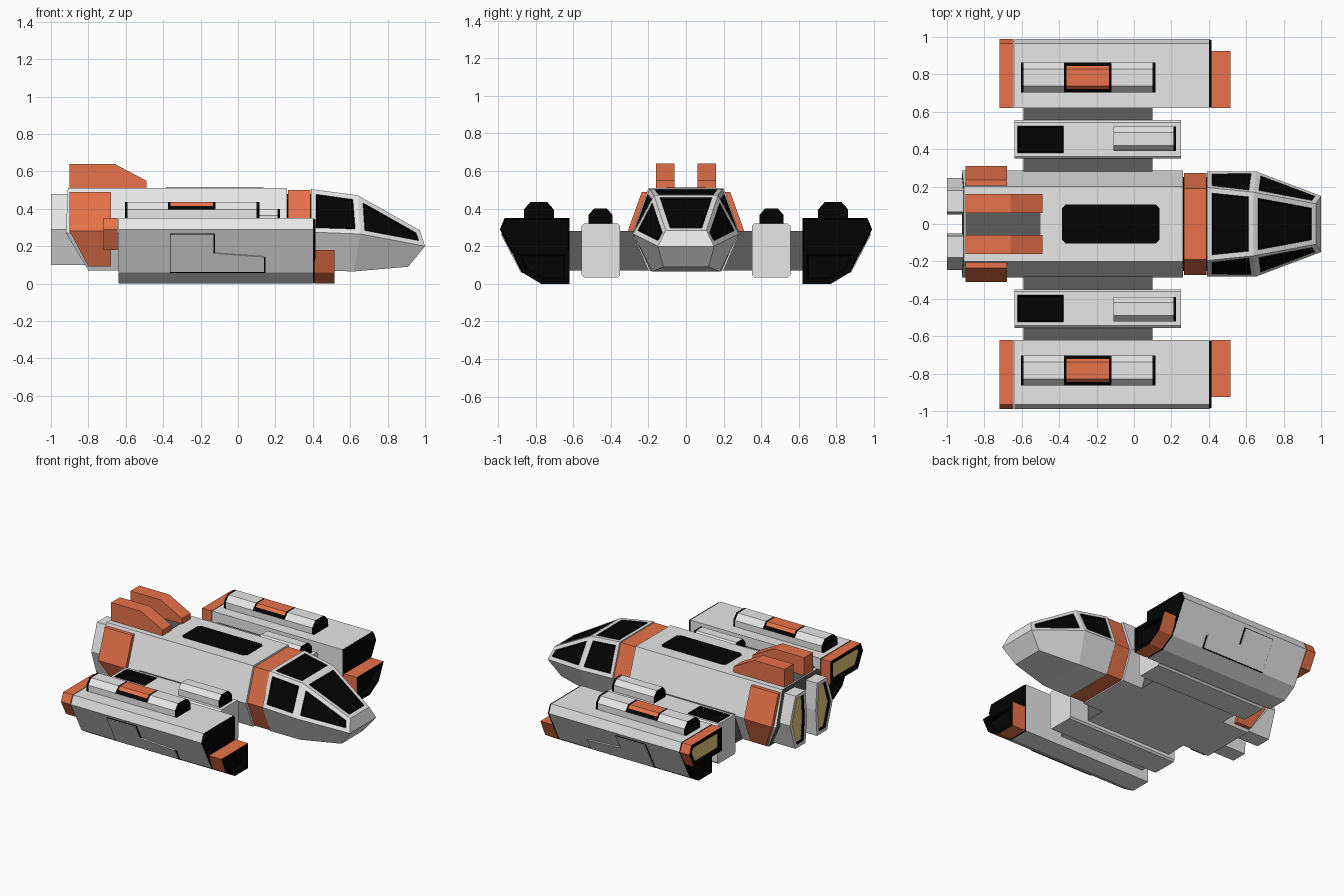
import bpy, bmesh

if "Cube" in bpy.data.objects:
    bpy.data.objects.remove(bpy.data.objects["Cube"])

# Flat colours
PALETTE = {
    "hull_grey": (0.80, 0.80, 0.80), "pale_grey": (0.85, 0.85, 0.85),
    "dark_grey": (0.11, 0.11, 0.11), "black": (0.001, 0.001, 0.001),
    "orange": (0.80, 0.17, 0.07), "gold": (0.95, 0.72, 0.23),
}
NAMES = list(PALETTE)
MATS = []
for n, c in PALETTE.items():
    m = bpy.data.materials.new(n)
    m.diffuse_color = (*c, 1)
    m.use_nodes = True
    m.node_tree.nodes["Principled BSDF"].inputs["Base Color"].default_value = m.diffuse_color
    MATS.append(m)


def loft(name, rings, colour="hull_grey", insets=(), split=False):
    """Skin closed rings of points. colour: a name or rule(centre, normal).
    insets: (face test, rim, depth, colour) sunk into the matching faces."""
    bm = bmesh.new()
    vs = [[bm.verts.new(p) for p in r] for r in rings]
    k = len(rings[0])
    for a, b in zip(vs, vs[1:]):
        for j in range(k):
            bm.faces.new((a[j], a[(j + 1) % k], b[(j + 1) % k], b[j]))
    for r in (vs[0], vs[-1]):
        if split:   # six-sided cap folded along its widest line
            bm.faces.new((r[0], r[1], r[2], r[5]))
            bm.faces.new((r[2], r[3], r[4], r[5]))
        else:
            bm.faces.new(r)
    bmesh.ops.recalc_face_normals(bm, faces=bm.faces[:])
    bm.normal_update()
    for f in bm.faces:
        c = colour if isinstance(colour, str) else colour(f.calc_center_median(), f.normal)
        f.material_index = NAMES.index(c)
    for test, rim, depth, col in insets:
        hit = [f for f in bm.faces if test(f.calc_center_median(), f.normal)]
        bmesh.ops.inset_individual(bm, faces=hit, thickness=rim, use_even_offset=True)
        for f in hit:
            f.material_index = NAMES.index("black")
        bmesh.ops.inset_individual(bm, faces=hit, thickness=0.008, depth=-depth, use_even_offset=True)
        for f in hit:
            f.material_index = NAMES.index(col)
    me = bpy.data.meshes.new(name)
    bm.to_mesh(me)
    bm.free()
    for m in MATS:
        me.materials.append(m)
    ob = bpy.data.objects.new(name, me)
    bpy.context.collection.objects.link(ob)
    return ob


def prism(name, pts, xs, s=1, **kw):
    """Extrude a (y, z) section along x, mirrored to side s."""
    return loft(name, [[(x, s * y, z) for y, z in pts] for x in xs], **kw)


def hexring(top, mid, bot):
    """Mirrored six-point hull ring from three (x, half width, z) points."""
    (tx, ty, tz), (mx, my, mz), (bx, by, bz) = top, mid, bot
    return [(tx, -ty, tz), (tx, ty, tz), (mx, my, mz), (bx, by, bz), (bx, -by, bz), (mx, -my, mz)]


def box(y0, y1, z0, z1, c=0.0):
    if not c:
        return [(y0, z0), (y1, z0), (y1, z1), (y0, z1)]
    return [(y0 + c, z0), (y1 - c, z0), (y1, z0 + c), (y1, z1 - c),
            (y1 - c, z1), (y0 + c, z1), (y0, z1 - c), (y0, z0 + c)]


def bump(yc, w, z0, z1, z2, t):
    """Half-octagon capsule section with a split along each slope."""
    m, zm = (w + t) / 2, (z1 + z2) / 2
    half = [(w, z0), (w, z1), (m, zm), (t, z2)]
    return [(yc - a, z) for a, z in half] + [(yc + a, z) for a, z in half[::-1]]


# Central hull, collar and cockpit
loft("main_hull", [hexring((-.91, .2, .51), (-.92, .285, .27), (-.80, .2, .07)),
                   hexring((.262, .2, .51), (.262, .285, .27), (.262, .2, .07))],
     colour=lambda c, n: "dark_grey" if n.x < -.5 else "hull_grey", split=True)
loft("hull_joint", [hexring((x, .17, .48), (x, .25, .27), (x, .17, .09)) for x in (.2, .42)],
     colour="black", split=True)
loft("collar", [hexring((x, .19, .5), (x, .272, .27), (x, .19, .075)) for x in (.266, .387)],
     colour="orange", split=True)
loft("cockpit", [hexring((.391, .195, .505), (.391, .28, .275), (.391, .19, .07)),
                 hexring((.64, .17, .472), (.655, .28, .265), (.62, .18, .065)),
                 hexring((.972, .108, .285), (1.0, .15, .2), (.91, .12, .09))],
     insets=[(lambda c, n: c.z > .3 and abs(n.x) < .8, .027, .008, "black")], split=True)

# Roof hatch panel with clipped corners, and vent deck between the fins
hatch = [(-.385, -.085), (-.365, -.105), (.115, -.105), (.135, -.085),
         (.135, .085), (.115, .105), (-.365, .105), (-.385, .085)]
loft("roof_panel", [[(x, y, z) for x, y in hatch] for z in (.506, .513)], colour="black")
prism("roof_vent_deck", box(-.06, .06, .506, .512), (-.9, -.5), colour="dark_grey")

# Outer pod section and its upper and lower halves, split at z = 0.18
POD = [(.62, 0), (.77, 0), (.87, .06), (.99, .29), (.965, .35), (.62, .35)]
LOW = [(.62, 0), (.77, 0), (.87, .06), (.925, .18), (.62, .18)]
HIGH = [(.62, .18), (.932, .18), (.99, .29), (.965, .35), (.62, .35)]
PANEL = [(-.36, .265), (-.13, .265), (-.13, .165), (.14, .145), (.14, .065), (-.36, .065)]


def on_flank(x, z, out, s):
    """Point on the sloping pod flank, lifted outward."""
    return (x, s * (.87 + (z - .06) * .12 / .23 + out), z - out * .5)


def bump_colour(c, n):
    """Black ends, and an orange top panel inside a black frame."""
    if c.x < -.585 or c.x > .1:
        return "black"
    if c.z > .4 and n.z > .3 and -.38 < c.x < -.115:
        return "orange" if -.36 < c.x < -.13 and c.z > .415 else "black"
    return "pale_grey"


for s, side in ((-1, "right"), (1, "left")):
    # Roof fins
    fin = [(-.9, .5), (-.9, .64), (-.66, .64), (-.49, .55), (-.49, .5)]
    loft(f"{side}_roof_fin", [[(x, s * y, z) for x, z in fin] for y in (.06, .16)], colour="orange")

    # Orange plates wrapping the rear hull flanks
    wrap = [(-.9, .2, .235, .49), (-.9, .27, .31, .28), (-.8, .19, .235, .09)]
    loft(f"{side}_flank_plate",
         [[(xr, s * a, z), (-.68, s * a, z), (-.68, s * b, z), (xr, s * b, z)] for xr, a, b, z in wrap],
         colour="orange")

    # Main engine nozzles
    prism(f"{side}_main_nozzle",
          [(.065, .48), (.18, .48), (.245, .29), (.18, .10), (.065, .10), (.05, .29)],
          (-.79, -1.0), s, insets=[(lambda c, n: n.x < -.9, .025, .015, "gold")])

    # Wing spar joining hull and pods, with a hull-coloured underside
    prism(f"{side}_wing_spar", box(.2, .64, .07, .28), (-.59, .10), s,
          colour=lambda c, n: "hull_grey" if n.z < -.5 else "dark_grey")

    # Inner pod with rear top recess
    prism(f"{side}_inner_pod", box(.35, .555, .035, .32, .012), (-.64, -.36, .25), s,
          insets=[(lambda c, n: n.z > .9 and c.x < -.4, .018, .025, "black")])
    prism(f"{side}_inner_pod_bump", bump(.455, .065, .31, .365, .4, .035), (-.11, .21, .225), s,
          colour=lambda c, n: "black" if c.x > .21 or c.x < -.1 else "pale_grey")

    # Outer pod with black front
    prism(f"{side}_outer_pod", POD, (-.64, .4), s,
          colour=lambda c, n: "black" if abs(n.x) > .9 else "hull_grey",
          insets=[(lambda c, n: n.x < -.9, .03, .01, "black")])
    loft(f"{side}_pod_front",
         [[(x, s * (.8 + (y - .8) * k), .17 + (z - .17) * k) for y, z in POD] for x, k in ((.398, .995), (.415, .96))],
         colour="black")

    # Orange rear cap with exhaust, and orange front foot with intake
    prism(f"{side}_pod_rear_cap", HIGH, (-.645, -.72), s,
          colour=lambda c, n: "black" if n.x < -.9 else "orange",
          insets=[(lambda c, n: n.x < -.9, .025, .012, "gold")])
    prism(f"{side}_pod_foot", LOW, (.41, .515), s,
          colour=lambda c, n: "black" if n.x > .9 else "orange",
          insets=[(lambda c, n: n.x > .9, .025, .03, "black")])

    # Pod top bump
    prism(f"{side}_pod_bump", bump(.783, .08, .34, .395, .435, .045),
          (-.605, -.59, -.375, -.362, -.133, -.12, .1, .115), s, colour=bump_colour)

    # Stepped flank panel over a thin black shadow gap
    gap = [(x + (.007 if x > -.3 else -.004), z + (.004 if z > .2 else -.006)) for x, z in PANEL]
    loft(f"{side}_panel_gap", [[on_flank(x, z, o, s) for x, z in gap] for o in (-.01, .003)], colour="black")
    loft(f"{side}_flank_panel", [[on_flank(x, z, o, s) for x, z in PANEL] for o in (-.01, .007)])
